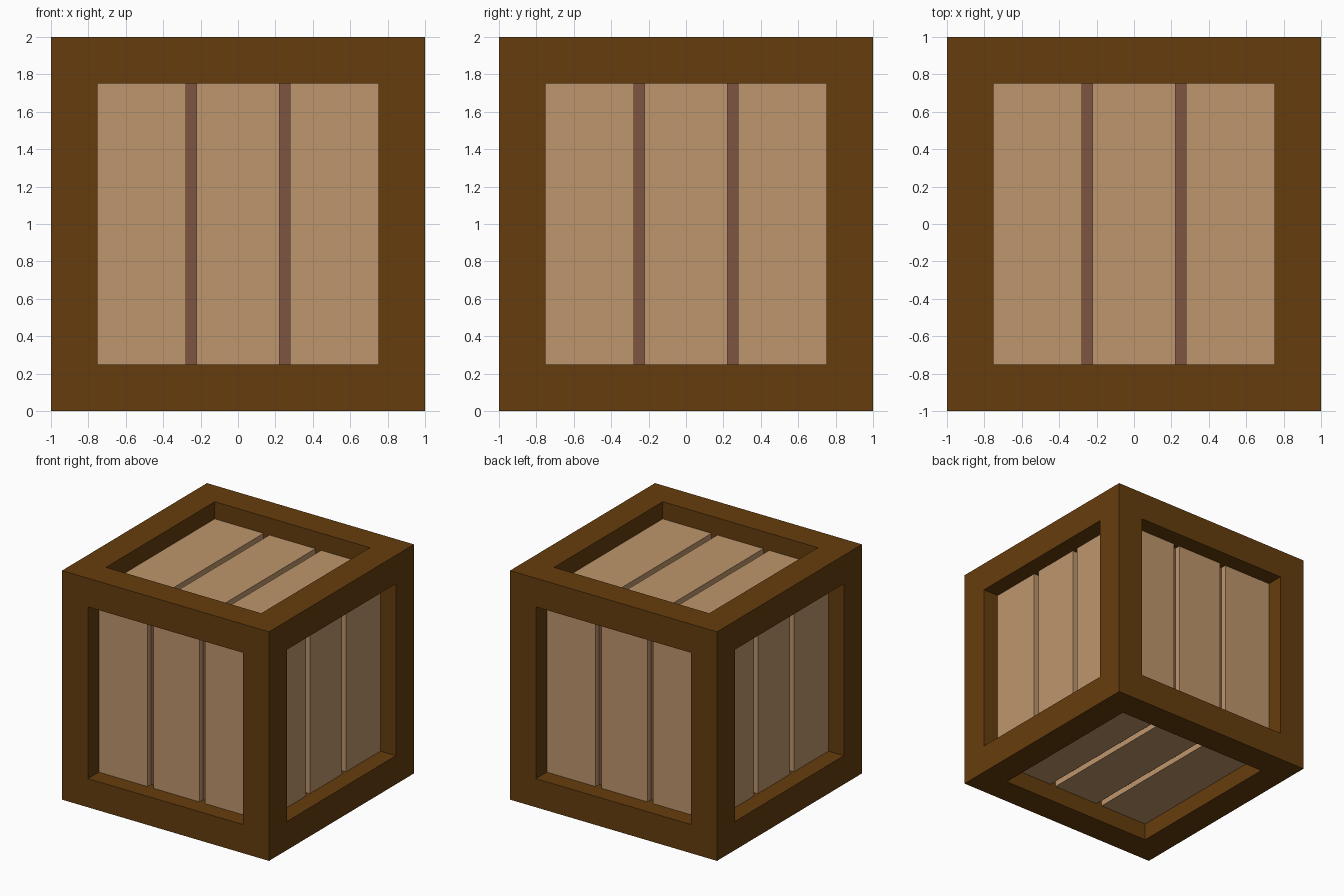
import bpy, bmesh
from math import radians
from mathutils import Matrix, Vector

if "Cube" in bpy.data.objects:
    bpy.data.objects.remove(bpy.data.objects["Cube"])

CENTRE = Matrix.Translation((0, 0, 1))
BORDER, FLOOR, PLANK = 0.25, 0.20, 0.05   # frame width, recess depth, plank thickness


def material(name, rgb):
    m = bpy.data.materials.new(name)
    lin = [((c / 255 + 0.055) / 1.055) ** 2.4 if c > 10 else c / 255 / 12.92 for c in rgb]
    m.diffuse_color = (*lin, 1)
    m.use_nodes = True
    m.node_tree.nodes["Principled BSDF"].inputs["Base Color"].default_value = m.diffuse_color
    return m


def add_object(name, bm, mats):
    bm.transform(CENTRE)
    me = bpy.data.meshes.new(name)
    bm.to_mesh(me)
    bm.free()
    for m in mats:
        me.materials.append(m)
    ob = bpy.data.objects.new(name, me)
    bpy.context.collection.objects.link(ob)


dark = material("dark_wood", (102, 61, 13))
light = material("light_wood", (190, 150, 108))
gap = material("gap_wood", (125, 85, 64))

# Frame: cube with each face inset and sunk; sunk floors show between planks
bm = bmesh.new()
bmesh.ops.create_cube(bm, size=2)
sides = bm.faces[:]
bmesh.ops.inset_individual(bm, faces=sides, thickness=BORDER, use_even_offset=True)
bm.normal_update()
for f in sides:
    f.material_index = 1
    normal = f.normal.copy()
    rim = f.verts[:]
    floor = bmesh.ops.extrude_discrete_faces(bm, faces=[f])["faces"][0]
    bmesh.ops.translate(bm, verts=floor.verts[:], vec=-normal * FLOOR)
    floor.material_index = 1
    for e in floor.edges:
        for wall in e.link_faces:
            if wall is not floor:
                wall.material_index = 0
bmesh.ops.recalc_face_normals(bm, faces=bm.faces[:])
add_object("frame", bm, [dark, gap])

# Planks: three per side, laid out on the top then turned onto each face
front = Matrix.Rotation(radians(90), 4, 'X')
turns = {"top": Matrix(), "bottom": Matrix.Rotation(radians(180), 4, 'Y')}
for i, side in enumerate(("front", "right", "back", "left")):
    turns[side] = Matrix.Rotation(radians(90 * i), 4, 'Z') @ front

half = 1 - BORDER
for side, turn in turns.items():
    bm = bmesh.new()
    for x0, x1 in ((-half, -0.278), (-0.222, 0.222), (0.278, half)):
        place = (Matrix.Translation(Vector(((x0 + x1) / 2, 0, 1 - FLOOR + PLANK / 2)))
                 @ Matrix.Diagonal((x1 - x0, 2 * half, PLANK, 1)))
        bmesh.ops.create_cube(bm, size=1, matrix=turn @ place)
    add_object(side + "_planks", bm, [light])
